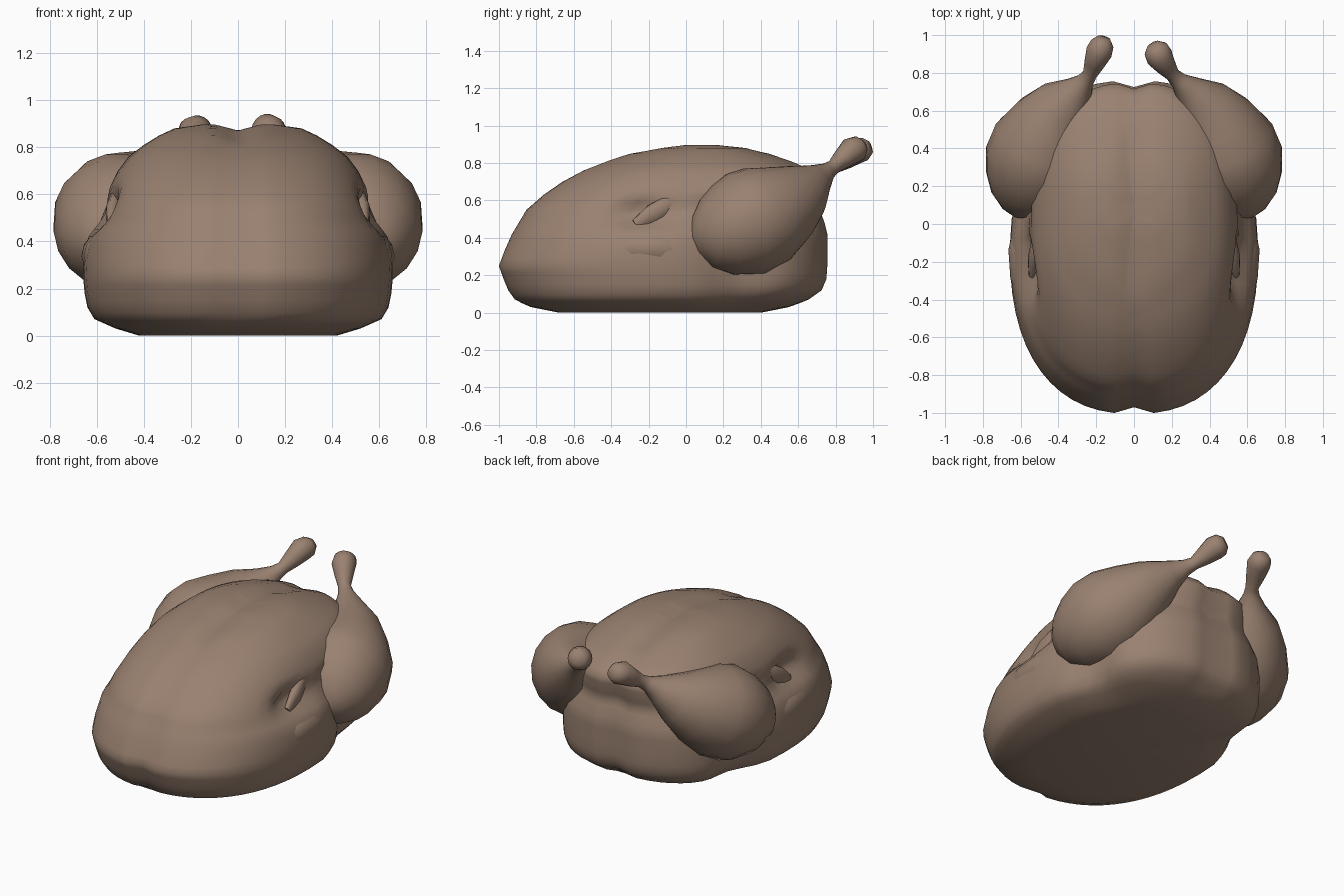
import bpy, bmesh, math
from mathutils import Vector

if "Cube" in bpy.data.objects:
    bpy.data.objects.remove(bpy.data.objects["Cube"])

skin = bpy.data.materials.new("roast brown")
skin.diffuse_color = (0.32, 0.22, 0.163, 1)
skin.use_nodes = True
skin.node_tree.nodes["Principled BSDF"].inputs["Base Color"].default_value = skin.diffuse_color


def loft(name, rings, angle=60):
    """Skin a list of equal-length closed rings and cap both ends."""
    bm = bmesh.new()
    vs = [[bm.verts.new(p) for p in r] for r in rings]
    n = len(rings[0])
    for a, b in zip(vs, vs[1:]):
        for i in range(n):
            j = (i + 1) % n
            bm.faces.new((a[i], a[j], b[j], b[i]))
    for end in (vs[0], vs[-1]):
        c = bm.verts.new(sum((v.co for v in end), Vector()) / n)
        for i in range(n):
            bm.faces.new((end[i], end[(i + 1) % n], c))
    bmesh.ops.recalc_face_normals(bm, faces=bm.faces)
    me = bpy.data.meshes.new(name)
    bm.to_mesh(me)
    bm.free()
    me.materials.append(skin)
    ob = bpy.data.objects.new(name, me)
    bpy.context.collection.objects.link(ob)
    bpy.ops.object.select_all(action='DESELECT')
    ob.select_set(True)
    bpy.context.view_layer.objects.active = ob
    bpy.ops.object.shade_smooth_by_angle(angle=math.radians(angle))
    return ob


def tube(name, path, sides=18, flat=1.0):
    """Round limb along (x, y, z, radius) points; flat squashes it sideways."""
    pts = [Vector(p[:3]) for p in path]
    rings = []
    for i, p in enumerate(pts):
        t = (pts[min(i + 1, len(pts) - 1)] - pts[max(i - 1, 0)]).normalized()
        u = t.cross(Vector((0, 0, 1))).normalized()
        w = u.cross(t)
        r = path[i][3]
        rings.append([p + r * (flat * math.cos(a) * u + math.sin(a) * w)
                      for a in (2 * math.pi * k / sides for k in range(sides))])
    return loft(name, rings)


# Body: stacked outlines (height, front y, back y, half width)
levels = [
    (0.00, -0.68, 0.40, 0.42), (0.03, -0.83, 0.55, 0.52),
    (0.07, -0.92, 0.66, 0.61), (0.12, -0.955, 0.73, 0.64),
    (0.18, -0.98, 0.755, 0.652), (0.25, -1.005, 0.76, 0.658),
    (0.33, -0.975, 0.76, 0.655), (0.42, -0.935, 0.76, 0.638),
    (0.48, -0.90, 0.745, 0.605), (0.55, -0.86, 0.72, 0.575),
    (0.63, -0.77, 0.74, 0.545), (0.70, -0.67, 0.75, 0.51),
    (0.76, -0.56, 0.69, 0.465), (0.81, -0.43, 0.57, 0.40),
    (0.85, -0.31, 0.45, 0.335), (0.88, -0.14, 0.33, 0.27),
    (0.897, -0.02, 0.18, 0.15), (0.898, 0.03, 0.12, 0.01),
]


def body_point(z, front, back, half, a):
    c, s = math.cos(a), math.sin(a)
    e = 0.84 if s < 0 else 0.8
    x = half * math.copysign(abs(c) ** e, c)
    y = (front + back) / 2 + (back - front) / 2 * math.copysign(abs(s) ** e, s)
    # pocket behind each tucked wing, and a waist under each thigh
    d = math.exp(-((y + 0.24) / 0.14) ** 2 - ((z - 0.53) / 0.07) ** 2)
    if abs(x) > 0.3:
        x *= 1 - 0.17 * d
    if z < 0.6:
        x *= 1 - 0.13 * math.exp(-((y - 0.28) / 0.16) ** 2)
    # crease along the middle
    k = max(0, 1 - abs(x) / 0.1)
    if 0.05 < z < 0.8:
        y -= 0.035 * k * math.copysign(1, s)
    z -= 0.027 * k * min(1, max(0, (z - 0.78) / 0.08))
    return Vector((x, y, z))


rows = [levels[0]]
for lo, hi in zip(levels, levels[1:]):
    rows.append(tuple((p + q) / 2 for p, q in zip(lo, hi)))
    rows.append(hi)
N = 56
loft("body", [[body_point(*r, 2 * math.pi * k / N) for k in range(N)]
              for r in rows])

# Legs: thigh and drumstick shared, each with its own bone end
thigh = [
    (0.605, 0.03, 0.42, 0.03), (0.60, 0.05, 0.42, 0.10),
    (0.58, 0.11, 0.425, 0.185), (0.55, 0.20, 0.44, 0.245),
    (0.512, 0.32, 0.475, 0.285), (0.475, 0.43, 0.525, 0.275),
    (0.425, 0.54, 0.587, 0.22), (0.37, 0.63, 0.65, 0.158),
    (0.30, 0.70, 0.71, 0.09),
]
bone_right = [
    (0.24, 0.755, 0.755, 0.048), (0.205, 0.79, 0.78, 0.038),
    (0.17, 0.835, 0.82, 0.055), (0.135, 0.885, 0.865, 0.072),
    (0.115, 0.925, 0.88, 0.066), (0.10, 0.95, 0.89, 0.035),
]
bone_left = [
    (0.26, 0.755, 0.755, 0.048), (0.235, 0.79, 0.78, 0.038),
    (0.21, 0.85, 0.82, 0.055), (0.185, 0.91, 0.865, 0.07),
    (0.168, 0.955, 0.875, 0.062), (0.16, 0.985, 0.885, 0.035),
]
for side, label, bone in ((1, "right", bone_right), (-1, "left", bone_left)):
    tube(label + "_leg", [(side * x, y, z, r) for x, y, z, r in thigh + bone])

    # Tucked wing: lower arm and short folded tip in the pocket
    arm = [(0.50, 0.10, 0.33, 0.05), (0.54, 0.01, 0.33, 0.09),
           (0.555, -0.14, 0.34, 0.11), (0.55, -0.28, 0.34, 0.105),
           (0.525, -0.40, 0.33, 0.085), (0.47, -0.52, 0.32, 0.04)]
    tube(label + "_wing", [(side * x, y, z, r) for x, y, z, r in arm], 14)
    tip = [(0.49, -0.02, 0.62, 0.02), (0.51, -0.09, 0.575, 0.055),
           (0.53, -0.18, 0.525, 0.055), (0.54, -0.27, 0.47, 0.03)]
    tube(label + "_wing_tip", [(side * x, y, z, r) for x, y, z, r in tip],
         10, 0.6)
